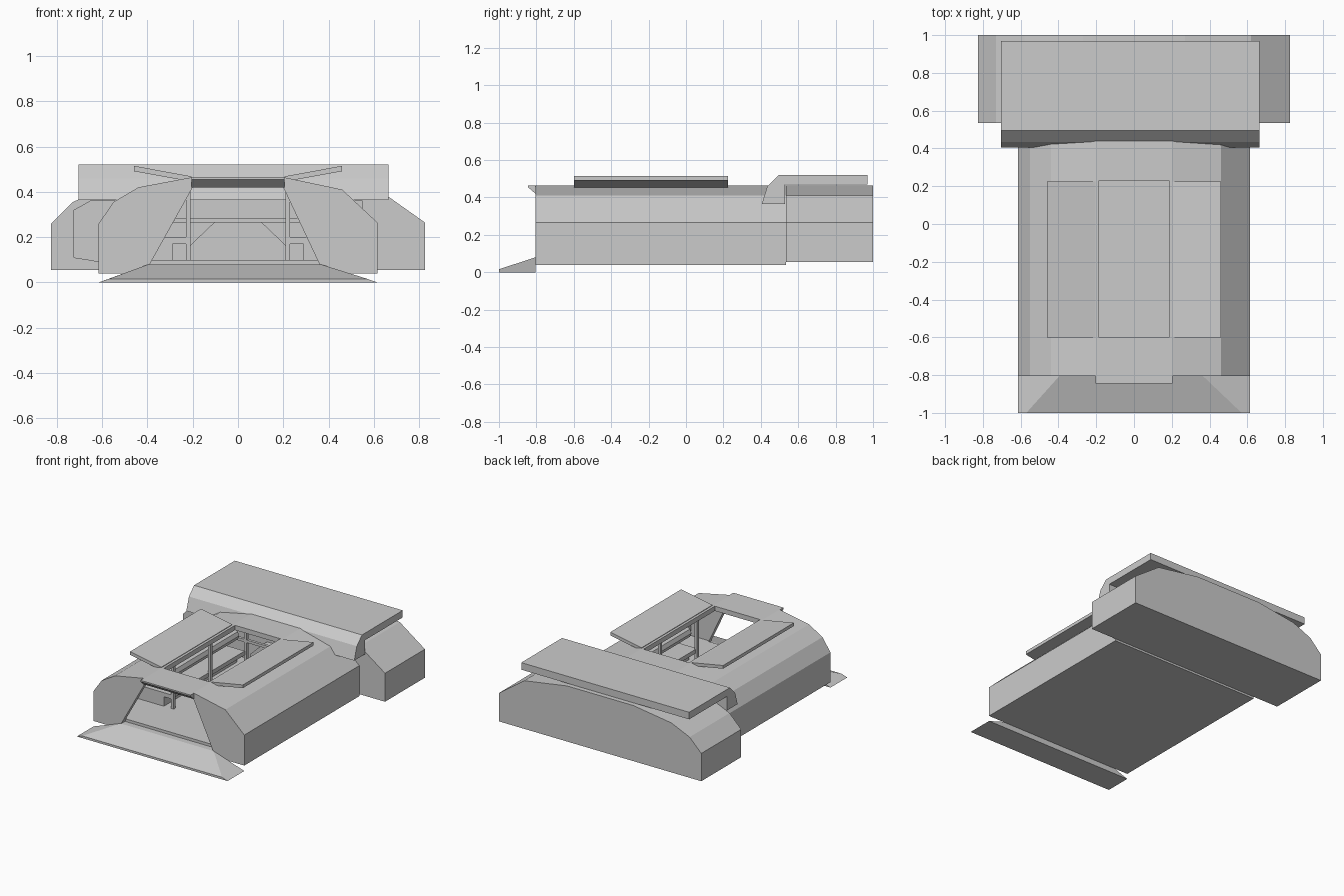
import bpy, bmesh, math
from mathutils import Vector

if "Cube" in bpy.data.objects:
    bpy.data.objects.remove(bpy.data.objects["Cube"])


def make(name, verts, faces):
    me = bpy.data.meshes.new(name)
    me.from_pydata(verts, [], faces)
    bm = bmesh.new()
    bm.from_mesh(me)
    bmesh.ops.recalc_face_normals(bm, faces=bm.faces)
    bm.to_mesh(me)
    bm.free()
    ob = bpy.data.objects.new(name, me)
    bpy.context.collection.objects.link(ob)
    return ob


def prism(name, pts, a, b, axis='y'):
    """Extrude an (x,z) profile along y, or a (y,z) profile along x."""
    def put(p, t):
        return (p[0], t, p[1]) if axis == 'y' else (t, p[0], p[1])
    n = len(pts)
    verts = [put(p, a) for p in pts] + [put(p, b) for p in pts]
    faces = [list(range(n)), list(range(n, 2 * n))]
    faces += [[i, (i + 1) % n, n + (i + 1) % n, n + i] for i in range(n)]
    return make(name, verts, faces)


def box(name, x0, x1, y0, y1, z0, z1):
    return prism(name, [(x0, z0), (x1, z0), (x1, z1), (x0, z1)], y0, y1)


def cut(ob, *cutters):
    bpy.context.view_layer.objects.active = ob
    for c in cutters:
        c.hide_render = True
        m = ob.modifiers.new("cut", 'BOOLEAN')
        m.operation, m.solver, m.object = 'DIFFERENCE', 'EXACT', c
        bpy.ops.object.modifier_apply(modifier=m.name)
        bpy.data.objects.remove(c)


# Main hull: hollow, with a doorway in front and a hatch opening on top
hull = prism("main_hull", [(-.615, .04), (.615, .04), (.615, .265), (.46, .41), (.2, .465),
                           (-.2, .465), (-.44, .42), (-.55, .355), (-.615, .26)], -.805, .535)
cut(hull,
    prism("cavity", [(-.5, .1), (.5, .1), (.5, .27), (.4, .38), (.19, .43),
                     (-.19, .43), (-.4, .38), (-.5, .3)], -.77, .49),
    prism("doorway", [(-.39, .08), (.36, .08), (.2, .42), (-.2, .42)], -.9, -.76),
    box("hatch_hole", -.185, .185, -.6, .23, .38, .6))

# Wider rear block with an open pocket on its left front
rear = prism("rear_block", [(-.825, .055), (.825, .055), (.825, .265), (.62, .41), (.27, .465),
                            (-.27, .465), (-.58, .42), (-.73, .355), (-.825, .26)], .535, 1.0)
cut(rear, prism("pocket", [(-.66, .1), (-.55, .08), (.55, .08), (.55, .36),
                           (-.65, .36), (-.725, .318), (-.725, .11)], .45, .9))

# Rear roof slab with its down-turned front lip
prism("rear_roof", [(.405, .365), (.435, .46), (.495, .52), (.97, .52),
                    (.97, .468), (.53, .468), (.53, .365)], -.705, .665, 'x')

# Entry ramp with sloped sides
make("entry_ramp",
     [(-.615, -1, 0), (.615, -1, 0), (.615, -.805, 0), (-.615, -.805, 0),
      (-.57, -1, .016), (.57, -1, .016), (.365, -.805, .08), (-.395, -.805, .08)],
     [(0, 1, 2, 3), (4, 5, 6, 7), (0, 1, 5, 4), (1, 2, 6, 5), (2, 3, 7, 6), (3, 0, 4, 7)])

# Wedge lintel over the doorway
prism("door_lintel", [(-.845, .465), (-.845, .455), (-.805, .42), (-.805, .465)],
      -.205, .205, 'x')

for s, side in ((-1, "left"), (1, "right")):
    # Opened roof hatch leaf
    prism(side + "_hatch", [(s * .205, .445), (s * .46, .491), (s * .46, .515),
                            (s * .205, .468)], -.6, .225)
    # Bench ledge and side rail inside
    box(side + "_bench", *sorted((s * .225, s * .5)), -.45, .4, .17, .2)
    prism(side + "_bench_base", [(s * .29, .1), (s * .5, .1), (s * .5, .17), (s * .29, .17)],
          -.45, .4)
    r = [(s * .31 + .04 * math.cos(k * math.pi / 4), .3 + .04 * math.sin(k * math.pi / 4))
         for k in range(8)]
    prism(side + "_side_pipe", r, -.45, .4)
    # Door posts along the aisle
    for i, y in enumerate((-.45, -.02, .4)):
        box(f"{side}_post_{i}", *sorted((s * .21, s * .23)), y, y + .02, .1, .43)

# Rear cross bar and stepped console on the back wall
box("cross_bar", -.5, .5, .4, .42, .265, .285)
prism("back_console", [(-.21, .1), (.21, .1), (.21, .165), (.105, .265),
                       (-.105, .265), (-.21, .165)], .44, .49)
